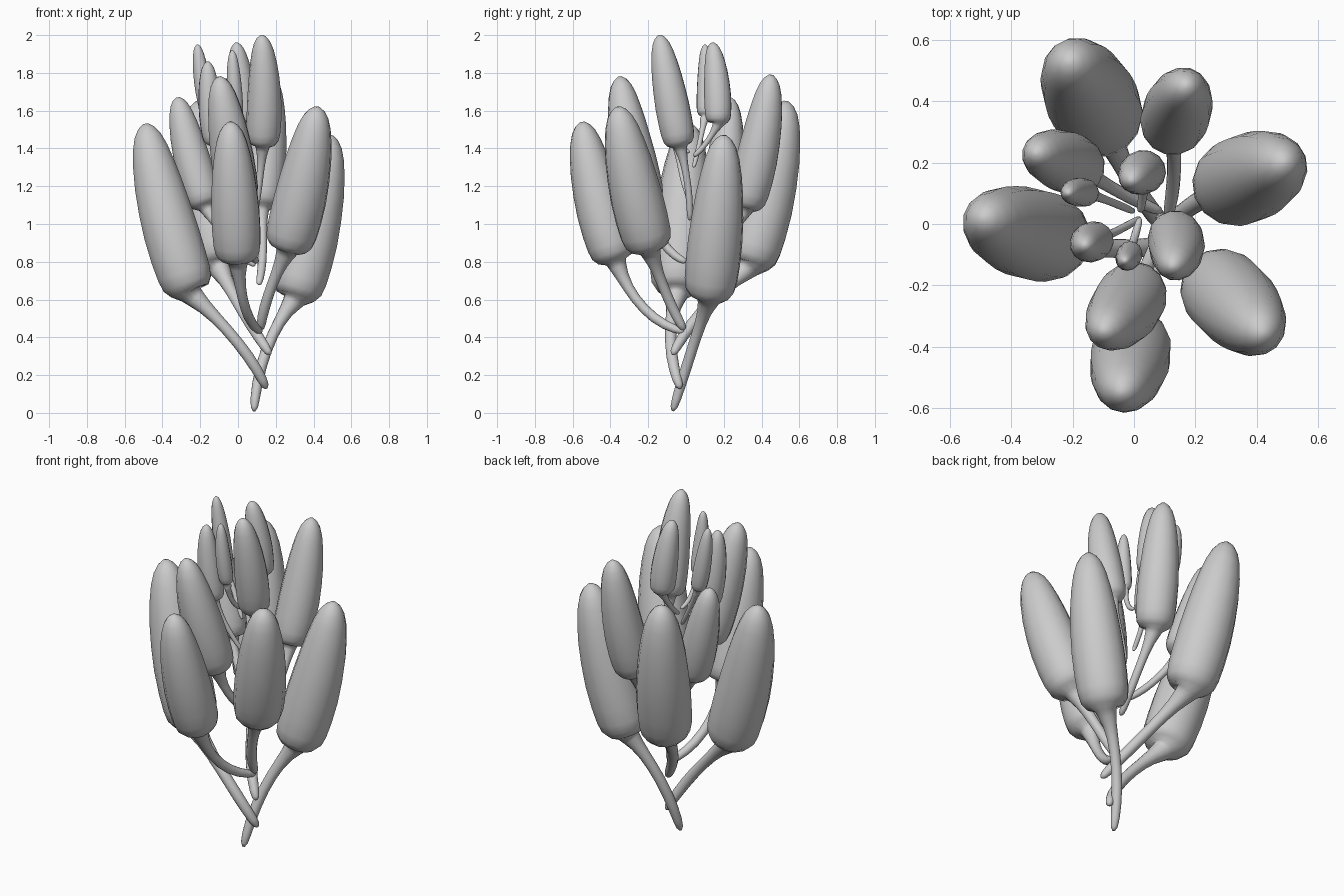
import bpy, bmesh, math
from mathutils import Vector

if "Cube" in bpy.data.objects:
    bpy.data.objects.remove(bpy.data.objects["Cube"])

SIDES = 14
# pod outline: (fraction along pod, fraction of full radius)
POD = [(0, .42), (.02, .72), (.06, .9), (.12, .97), (.22, 1), (.36, 1), (.5, .95),
       (.64, .87), (.76, .76), (.86, .63), (.93, .48), (.975, .3), (1, .1)]
# stalk outline: (fraction along stalk, multiple of stalk radius)
STALK = [(0, .25), (.03, .65), (.1, .85), (.22, .95), (.36, 1), (.5, 1), (.64, 1.02),
         (.76, 1.1), (.87, 1.35), (.95, 1.75)]


def loft(name, rings):
    """Round tube through (centre, radius) rings, smooth shaded."""
    bm = bmesh.new()
    pts = [c for c, r in rings]
    side = Vector((1, 0, 0))
    loops = []
    for i, (c, r) in enumerate(rings):
        t = (pts[min(i + 1, len(pts) - 1)] - pts[max(i - 1, 0)]).normalized()
        side = (side - t * side.dot(t)).normalized()
        up = t.cross(side)
        loops.append([bm.verts.new(c + r * (math.cos(a) * side + math.sin(a) * up))
                      for a in (2 * math.pi * k / SIDES for k in range(SIDES))])
    for a, b in zip(loops, loops[1:]):
        for k in range(SIDES):
            n = (k + 1) % SIDES
            bm.faces.new((a[k], a[n], b[n], b[k]))
    bm.faces.new(loops[0][::-1])
    bm.faces.new(loops[-1])
    for f in bm.faces:
        f.smooth = True
    me = bpy.data.meshes.new(name)
    bm.to_mesh(me)
    bm.free()
    bpy.context.collection.objects.link(bpy.data.objects.new(name, me))


def pod(name, foot, bend, base, tip, radius):
    """Curved stalk from foot to base, then a tapering pod up to the tip."""
    foot, bend, base, tip = map(Vector, (foot, bend, base, tip))
    ctrl = 2 * bend - (foot + base) / 2
    sr = max(.2 * radius, .013)
    rings = [((1 - t) ** 2 * foot + 2 * t * (1 - t) * ctrl + t * t * base, sr * m)
             for t, m in STALK]
    axis = tip - base
    out = Vector((base.x, base.y, 0)).normalized() * .02 * axis.length
    rings += [(base + axis * t + out * 4 * t * (1 - t), radius * m) for t, m in POD]
    loft(name, rings)


# lower tier
pod("pod_right_low", (.085, -.07, .01), (.15, .03, .33), (.30, .12, .60), (.49, .20, 1.47), .145)
pod("pod_left_low", (.15, -.03, .13), (0, -.08, .37), (-.25, -.05, .63), (-.49, .02, 1.53), .15)
pod("pod_back_low", (.17, -.07, .31), (.03, .08, .53), (-.10, .33, .77), (-.21, .53, 1.65), .15)
pod("pod_front_low", (.12, -.01, .43), (.04, -.22, .55), (.0, -.37, .80), (-.04, -.55, 1.54), .13)
pod("pod_front_right", (.12, -.01, .44), (.16, -.1, .62), (.26, -.19, .86), (.42, -.36, 1.62), .14)
# middle tier
pod("pod_back_right", (.11, .02, .68), (.13, .17, .85), (.12, .31, 1.08), (.17, .45, 1.79), .112)
pod("pod_left_mid", (.09, .04, .78), (-.04, .10, .90), (-.17, .18, 1.09), (-.32, .23, 1.67), .1)
pod("pod_front_mid", (.10, .0, .80), (.05, -.12, .90), (.01, -.21, 1.10), (-.10, -.35, 1.78), .115)
# top tier
pod("pod_top_right", (.08, .02, 1.02), (.11, .01, 1.2), (.13, -.03, 1.41), (.125, -.14, 2.0), .092)
pod("pod_top_left", (.02, .02, 1.12), (-.05, -.02, 1.25), (-.12, -.05, 1.42), (-.16, -.07, 1.86), .065)
pod("pod_top_back", (.02, .04, 1.36), (.03, .10, 1.42), (.04, .17, 1.53), (-.01, .14, 1.96), .072)
pod("pod_top_back_left", (.0, .04, 1.3), (-.07, .07, 1.42), (-.15, .10, 1.57), (-.215, .10, 1.95), .047)
pod("pod_top_front", (.02, .02, 1.38), (.0, -.05, 1.44), (-.01, -.09, 1.56), (-.03, -.12, 1.92), .042)
